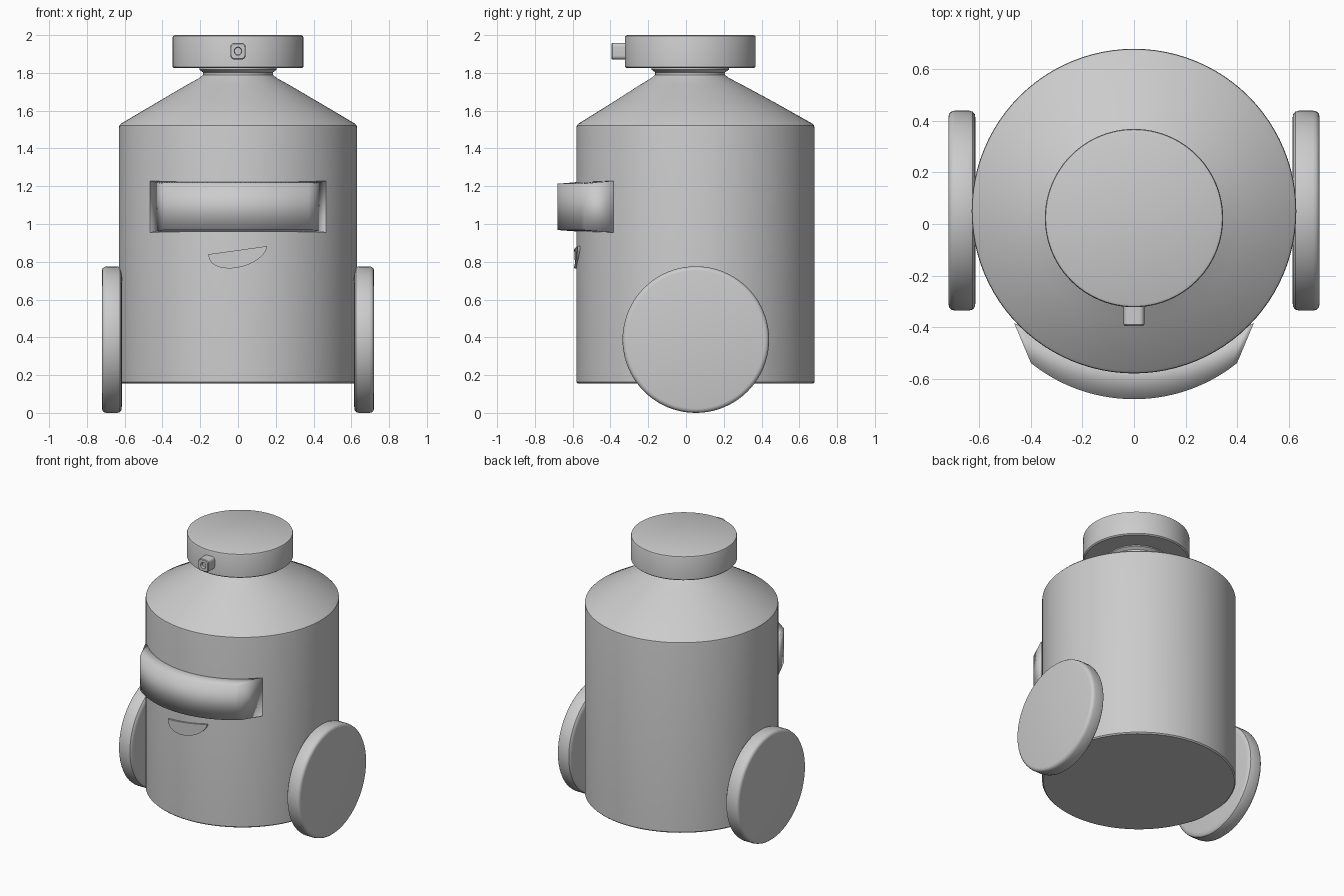
import bpy, bmesh
from math import sin, cos, pi, sqrt, radians

if "Cube" in bpy.data.objects:
    bpy.data.objects.remove(bpy.data.objects["Cube"])


def make(name, bm, angle=35):
    bmesh.ops.recalc_face_normals(bm, faces=bm.faces)
    me = bpy.data.meshes.new(name)
    bm.to_mesh(me)
    bm.free()
    ob = bpy.data.objects.new(name, me)
    bpy.context.collection.objects.link(ob)
    bpy.ops.object.select_all(action='DESELECT')
    ob.select_set(True)
    bpy.context.view_layer.objects.active = ob
    bpy.ops.object.shade_smooth_by_angle(angle=radians(angle))
    return ob


def loft(bm, rings):
    """Skin a list of closed point rings and cap both ends."""
    vs = [[bm.verts.new(p) for p in r] for r in rings]
    n = len(vs[0])
    for a, b in zip(vs, vs[1:]):
        for i in range(n):
            j = (i + 1) % n
            bm.faces.new((a[i], a[j], b[j], b[i]))
    bm.faces.new(vs[0][::-1])
    bm.faces.new(vs[-1])


def round_stack(name, profile, n=96):
    """Profile rows are (radius, z, centre y)."""
    bm = bmesh.new()
    loft(bm, [[(r * cos(2 * pi * i / n), cy + r * sin(2 * pi * i / n), z)
               for i in range(n)] for r, z, cy in profile])
    return make(name, bm)


# Body with sloping shoulder and pinched neck
round_stack("body", [
    (0.622, 0.155, 0.05), (0.63, 0.163, 0.05), (0.63, 1.51, 0.05),
    (0.628, 1.522, 0.05), (0.618, 1.532, 0.05), (0.42, 1.649, 0.04),
    (0.27, 1.737, 0.027), (0.205, 1.773, 0.022), (0.185, 1.79, 0.022),
    (0.185, 1.803, 0.022), (0.205, 1.817, 0.022), (0.205, 1.84, 0.022)])

# Flat head disc
round_stack("head", [
    (0.338, 1.825, 0.023), (0.346, 1.832, 0.023), (0.346, 1.988, 0.023),
    (0.343, 1.996, 0.023), (0.334, 2.0, 0.023)])

# Small lens on the head: rounded square outside, round recess inside
def lens_ring(y, size, corner, n=32):
    pts = []
    for i in range(n):
        q = i * 4 // n
        a = 2 * pi * i / (n - 1 if n % 4 else n)
        sx, sz = (1, -1, -1, 1)[q], (1, 1, -1, -1)[q]
        a = pi / 2 * (q + (i % (n // 4)) / (n // 4 - 1))
        c = size - corner
        if c <= 0:
            sx = sz = 0
            a = 2 * pi * (i + 0.5) / n
        pts.append((c * sx + corner * cos(a), y, 1.915 + 1.08 * (c * sz + corner * sin(a))))
    return pts

bm = bmesh.new()
loft(bm, [lens_ring(-0.28, 0.04, 0.018), lens_ring(-0.39, 0.04, 0.018),
          lens_ring(-0.395, 0.036, 0.018), lens_ring(-0.395, 0.02, 0.02),
          lens_ring(-0.375, 0.018, 0.018)])
make("head_lens", bm)

# Curved visor: front arc with splayed ends sinking into the body
bm = bmesh.new()
R, N = 0.641, 32
rings = []
for i in range(N + 1):
    x = -0.40 + 0.80 * i / N
    y = -0.039 - sqrt(R * R - x * x)
    xb = x * 0.465 / 0.40
    yb = -0.385 - 0.12 * (1 - (x / 0.4) ** 2)
    rings.append([(xb, yb, 0.955), (x, y, 0.968), (x, y, 1.213), (xb, yb, 1.228)])
loft(bm, rings)
visor = make("visor", bm, 100)

# Lopsided smile following the body curve
bm = bmesh.new()
N = 32
outline = [(-0.155 + 0.31 * i / 12, 0.84 + 0.043 * i / 12) for i in range(12)]
for i in range(N + 1):
    a = pi * i / N
    x = 0.155 * cos(a)
    top = 0.8615 + x * 0.139
    outline.append((x - 0.012 * sin(a), top - 0.094 * sin(a)))
outline = outline[:-1]

def smile_ring(off):
    return [(x, 0.05 - sqrt((0.63 + off) ** 2 - x * x), z) for x, z in outline]

loft(bm, [smile_ring(-0.02), smile_ring(0.012)])
make("mouth", bm)

# Side wheels
for side, sx in (("left", -1), ("right", 1)):
    bm = bmesh.new()
    prof = [(0.355, 0.615), (0.374, 0.618), (0.384, 0.626), (0.388, 0.64),
            (0.388, 0.695), (0.385, 0.708), (0.377, 0.717), (0.365, 0.72)]
    loft(bm, [[(sx * x, 0.052 + r * cos(2 * pi * i / 80), 0.388 + r * sin(2 * pi * i / 80))
               for i in range(80)] for r, x in prof])
    make(side + "_wheel", bm)
